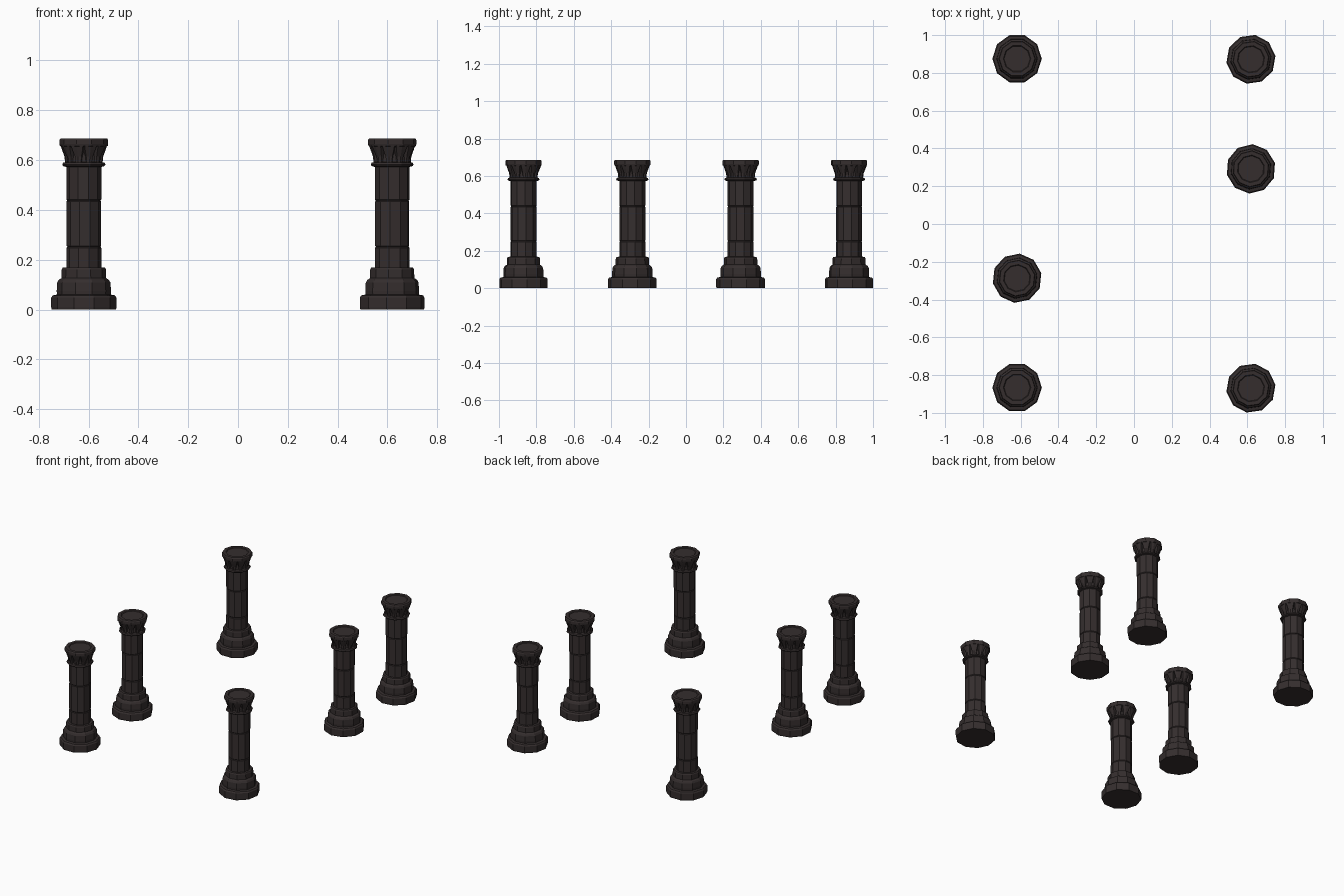
import bpy, bmesh, math

if "Cube" in bpy.data.objects:
    bpy.data.objects.remove(bpy.data.objects["Cube"])

SIDES = 10

stone = bpy.data.materials.new("dark_stone")
stone.diffuse_color = (0.035, 0.027, 0.027, 1)
stone.use_nodes = True
stone.node_tree.nodes["Principled BSDF"].inputs["Base Color"].default_value = stone.diffuse_color


def lathe(bm, profile, turn=0.0):
    """Closed ten-sided solid from (radius, height) points, bottom to top."""
    rings = []
    for r, z in profile:
        rings.append([bm.verts.new((r * math.cos(turn + i * math.tau / SIDES),
                                    r * math.sin(turn + i * math.tau / SIDES), z))
                      for i in range(SIDES)])
    for a, b in zip(rings, rings[1:]):
        for i in range(SIDES):
            j = (i + 1) % SIDES
            bm.faces.new((a[i], a[j], b[j], b[i]))
    bm.faces.new(rings[0][::-1])
    bm.faces.new(rings[-1])


def leaf(bm, angle):
    """Leaf that widens and leans out towards the top of the capital."""
    sections = [(0.060, 0.074, 0.011, 0.588), (0.060, 0.077, 0.014, 0.615),
                (0.062, 0.086, 0.021, 0.640), (0.062, 0.092, 0.025, 0.658)]
    c, s = math.cos(angle), math.sin(angle)
    rings = []
    for r0, r1, w, z in sections:
        pts = [(r0, -w), (r1 - 0.003, -w), (r1 + 0.001, 0), (r1 - 0.003, w), (r0, w)]
        rings.append([bm.verts.new((x * c - y * s, x * s + y * c, z)) for x, y in pts])
    for a, b in zip(rings, rings[1:]):
        for i in range(5):
            j = (i + 1) % 5
            bm.faces.new((a[i], a[j], b[j], b[i]))
    bm.faces.new(rings[0][::-1])
    bm.faces.new(rings[-1])


def finish(bm, name):
    bmesh.ops.recalc_face_normals(bm, faces=bm.faces[:])
    me = bpy.data.meshes.new(name)
    bm.to_mesh(me)
    bm.free()
    me.materials.append(stone)
    return me


# Stepped base: plinth, middle step, upper step
bm = bmesh.new()
lathe(bm, [(0.129, 0), (0.131, 0.008), (0.131, 0.048), (0.125, 0.057), (0.108, 0.060),
           (0.109, 0.075), (0.107, 0.108), (0.101, 0.119), (0.090, 0.126),
           (0.089, 0.160), (0.085, 0.168), (0.060, 0.169)])
base = finish(bm, "base")

# Shaft: three stacked drums with chamfered joints
bm = bmesh.new()
for z0, z1, r, turn in [(0.165, 0.252, 0.070, 0.0), (0.252, 0.438, 0.0695, 0.06),
                        (0.438, 0.580, 0.070, -0.03)]:
    lathe(bm, [(r - 0.003, z0), (r, z0 + 0.004), (r, z1 - 0.004), (r - 0.003, z1)], turn)
shaft = finish(bm, "shaft")

# Capital: collar ring, flared core, leaves, top slab with a shallow dished centre
bm = bmesh.new()
lathe(bm, [(0.068, 0.572), (0.083, 0.576), (0.087, 0.582), (0.083, 0.590), (0.066, 0.593)])
lathe(bm, [(0.066, 0.588), (0.067, 0.625), (0.076, 0.658)])
for i in range(SIDES):
    leaf(bm, i * math.tau / SIDES)
lathe(bm, [(0.088, 0.652), (0.096, 0.657), (0.098, 0.664), (0.098, 0.680),
           (0.094, 0.687), (0.073, 0.687), (0.069, 0.682)])
capital = finish(bm, "capital")

# Six standing columns (two of the eight places are empty)
places = [(-0.619, 0.875, 0), (0.619, 0.872, 8), (0.619, 0.292, 14),
          (-0.619, -0.287, 12), (-0.619, -0.866, 0), (0.619, -0.869, 8)]
for n, (x, y, rot) in enumerate(places, 1):
    for part in (base, shaft, capital):
        ob = bpy.data.objects.new(f"column_{n}_{part.name}", part)
        ob.location = (x, y, 0)
        ob.rotation_euler.z = math.radians(rot)
        bpy.context.collection.objects.link(ob)
